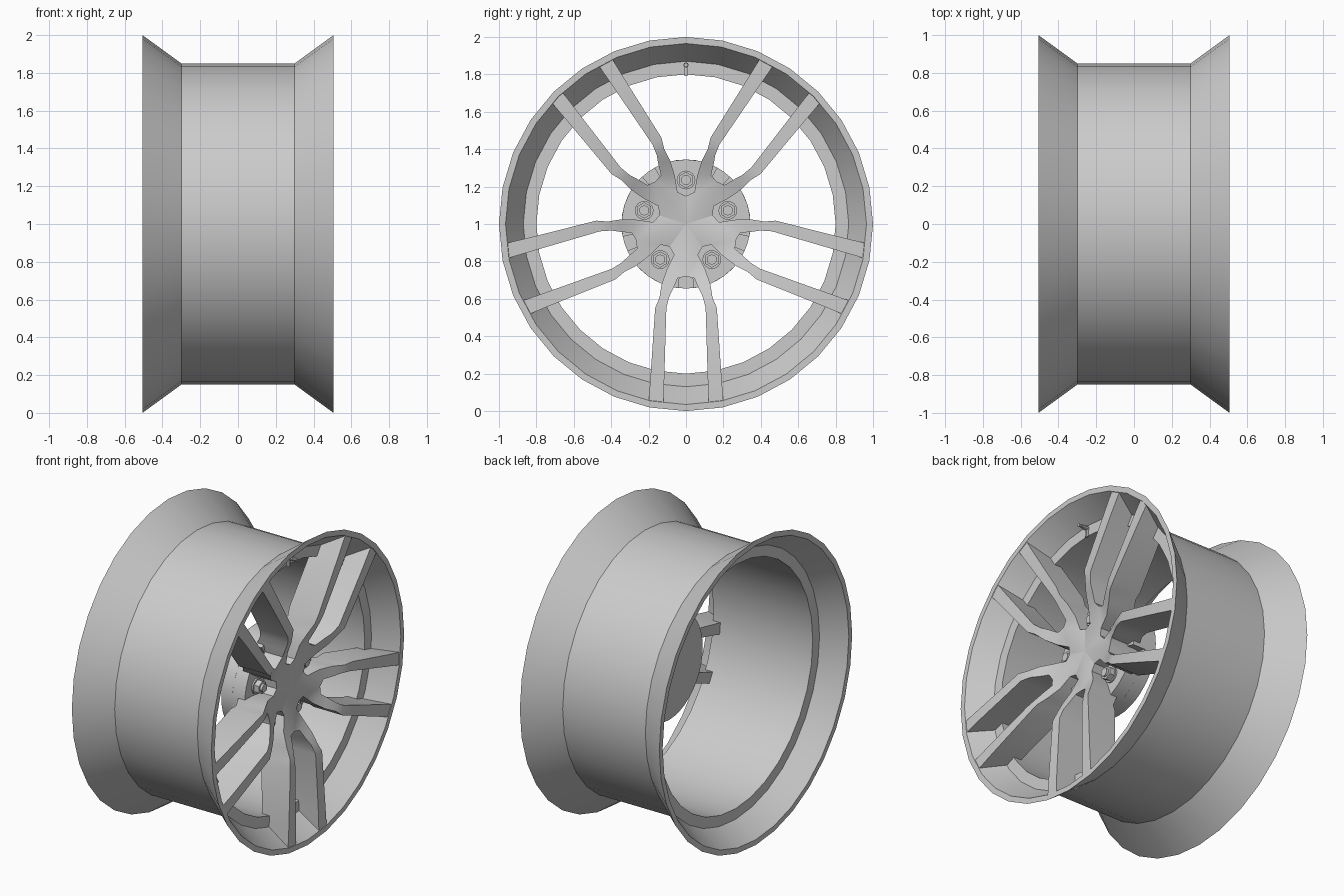
import bpy, bmesh
from math import sin, cos, pi, hypot, radians

if "Cube" in bpy.data.objects:
    bpy.data.objects.remove(bpy.data.objects["Cube"])

AXIS_Z = 1.0  # wheel axis runs along x at this height


def finish(name, bm, angle=30):
    bmesh.ops.remove_doubles(bm, verts=bm.verts, dist=1e-4)
    bmesh.ops.recalc_face_normals(bm, faces=bm.faces)
    me = bpy.data.meshes.new(name)
    bm.to_mesh(me)
    bm.free()
    ob = bpy.data.objects.new(name, me)
    ob.location.z = AXIS_Z
    bpy.context.collection.objects.link(ob)
    bpy.ops.object.select_all(action='DESELECT')
    ob.select_set(True)
    bpy.context.view_layer.objects.active = ob
    bpy.ops.object.shade_smooth_by_angle(angle=radians(angle))
    return ob


def revolve(name, profile, sides):
    """Closed (x, radius) profile spun round the wheel axis."""
    bm = bmesh.new()
    rings = [[bm.verts.new((x, r * cos(2 * pi * i / sides), r * sin(2 * pi * i / sides)))
              for x, r in profile] for i in range(sides)]
    n = len(profile)
    for i in range(sides):
        a, b = rings[i], rings[(i + 1) % sides]
        for j in range(n):
            k = (j + 1) % n
            bm.faces.new((a[j], a[k], b[k], b[j]))
    return finish(name, bm)


def prism(bm, outline, x0, x1):
    """Outline in (y, z) extruded along x."""
    lo = [bm.verts.new((x0, y, z)) for y, z in outline]
    hi = [bm.verts.new((x1, y, z)) for y, z in outline]
    n = len(outline)
    bm.faces.new(lo)
    bm.faces.new(hi)
    for i in range(n):
        j = (i + 1) % n
        bm.faces.new((lo[i], lo[j], hi[j], hi[i]))


def circle(cy, cz, r, n):
    return [(cy + r * cos(2 * pi * i / n), cz + r * sin(2 * pi * i / n)) for i in range(n)]


def polar(u, v, ang):
    return u * cos(ang) - v * sin(ang), u * sin(ang) + v * cos(ang)


def interp(r, table):
    if r <= table[0][0]:
        return table[0][1]
    for (r0, x0), (r1, x1) in zip(table, table[1:]):
        if r <= r1:
            return x0 + (x1 - x0) * (r - r0) / (r1 - r0)
    return table[-1][1]


# Rim: barrel with flared lips and an inner step at each end
half = [(.506, 1), (.3, .85)]
inner = [(.36, .80), (.36, .87), (.506, .965)]
revolve("rim", half + [(-x, r) for x, r in half[::-1]]
        + [(-x, r) for x, r in inner[::-1]] + inner, 32)

# Spokes: one half of a spoke pair, mirrored and repeated five times
inside = [(.96, .12), (.82, .116), (.45, .105), (.39, .09), (.345, .068), (.29, .045), (.28, 0), (0, 0)]
outside = [(.95, .20), (.82, .19), (.45, .165), (.394, .142), (.325, .131), (.246, .104), (.164, .0635), (.121, .088)]
FRONT = [(.20, .38), (.27, .405), (.36, .45), (.41, .475), (.48, .495), (.9, .503)]
BACK = [(.30, .22), (.42, .28), (.85, .31), (.96, .475)]
pair_angles = [-pi / 2 + 2 * pi * k / 5 for k in range(5)]
bm = bmesh.new()
for ang in pair_angles:
    for side in (1, -1):
        rows = []
        for edge in (inside, outside):
            row = []
            for u, v in edge:
                y, z = polar(u, v * side, ang)
                row.append(bm.verts.new((interp(hypot(u, v), FRONT), y, z)))
            rows.append(row)
        a, b = rows
        for i in range(len(a) - 1):
            bm.faces.new((a[i], a[i + 1], b[i + 1], b[i]))
bmesh.ops.remove_doubles(bm, verts=bm.verts, dist=1e-4)
bmesh.ops.recalc_face_normals(bm, faces=bm.faces)
front_faces = bm.faces[:]
ext = bmesh.ops.extrude_face_region(bm, geom=front_faces, use_keep_orig=True)
for g in ext["geom"]:
    if isinstance(g, bmesh.types.BMVert):
        g.co.x = interp(hypot(g.co.y, g.co.z), BACK)
finish("spokes", bm)

# Hub: plain mounting disc behind a notched front plate
bm = bmesh.new()
prism(bm, circle(0, 0, .345, 40), .12, .20)
finish("hub_disc", bm)
bm = bmesh.new()
outline = []
for ang in pair_angles:
    outline += [polar(.343, -.04, ang), polar(.28, -.035, ang),
                polar(.28, .035, ang), polar(.343, .04, ang)]
    outline += [polar(.345, 0, ang + radians(d)) for d in (15, 24, 36, 48, 57)]
prism(bm, outline, .20, .29)
finish("hub_plate", bm)

# Lug bolts: washer, hex head and raised cap in each gap between pairs
bm = bmesh.new()
for ang in pair_angles:
    y, z = polar(.235, 0, ang + pi / 5)
    prism(bm, circle(y, z, .05, 16), .28, .30)
    prism(bm, [(q, p) for p, q in circle(z, y, .043, 6)], .28, .335)
    prism(bm, circle(y, z, .027, 12), .33, .35)
finish("lug_bolts", bm)

# Valve stem near the top of the rim
bm = bmesh.new()
prism(bm, circle(0, .85, .014, 10), .35, .40)
prism(bm, circle(0, .85, .010, 10), .395, .43)
prism(bm, [(-.008, .79), (.008, .79), (.008, .85), (-.008, .85)], .36, .375)
finish("valve_stem", bm)
